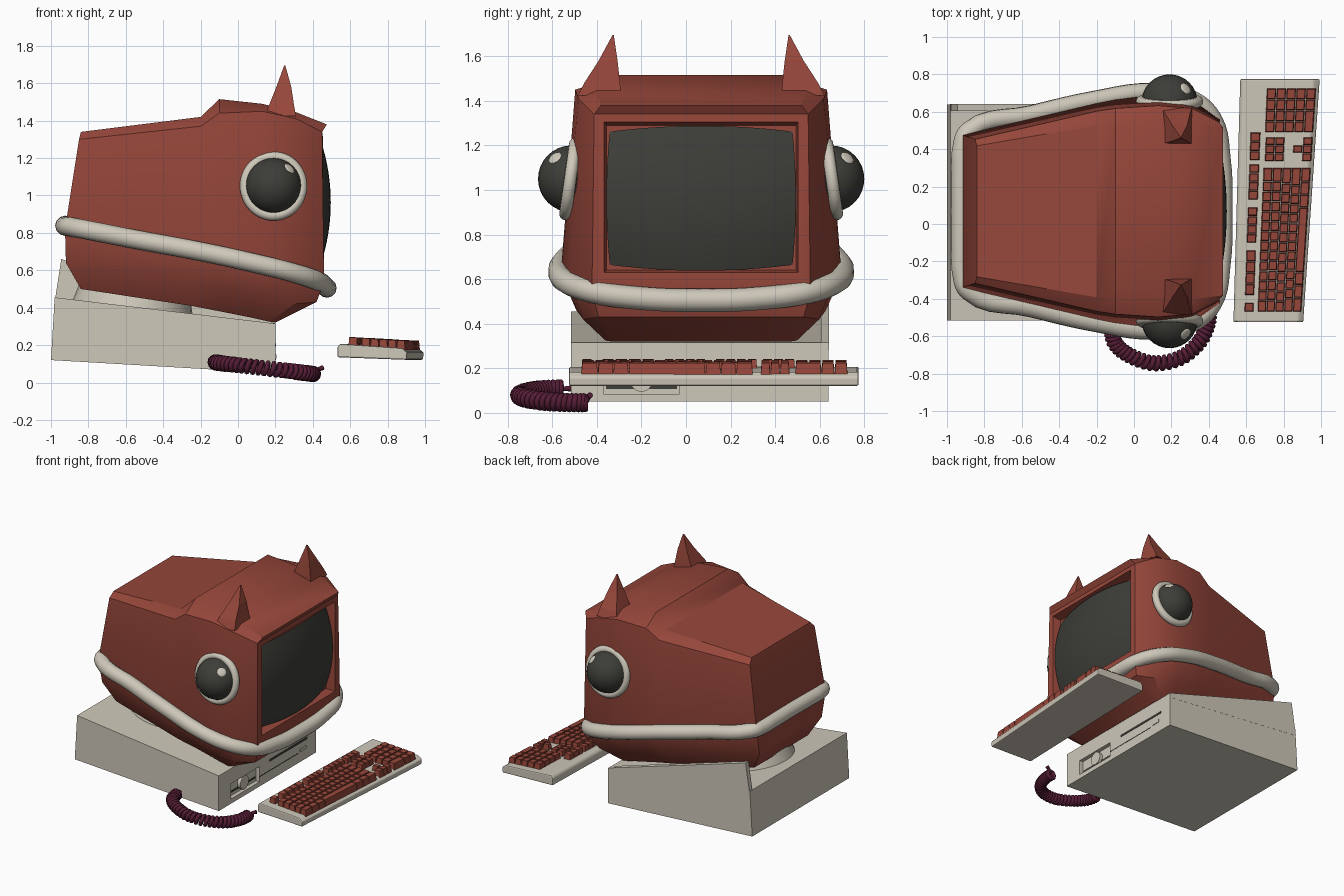
import bpy, bmesh, math, random
from mathutils import Vector, Matrix

if "Cube" in bpy.data.objects:
    bpy.data.objects.remove(bpy.data.objects["Cube"])

random.seed(4)
YC = 0.068  # centre line of the monitor


def material(name, r, g, b):
    m = bpy.data.materials.new(name)
    m.diffuse_color = (r, g, b, 1)
    m.use_nodes = True
    m.node_tree.nodes["Principled BSDF"].inputs["Base Color"].default_value = m.diffuse_color
    return m


RED = material("brick red", 0.31, 0.063, 0.043)
CREAM = material("cream", 0.62, 0.58, 0.49)
DARK = material("charcoal", 0.047, 0.047, 0.040)
WINE = material("wine", 0.09, 0.012, 0.036)


def finish(bm, name, mat, smooth=None, bevel=0):
    bmesh.ops.recalc_face_normals(bm, faces=bm.faces)
    me = bpy.data.meshes.new(name)
    bm.to_mesh(me)
    bm.free()
    ob = bpy.data.objects.new(name, me)
    bpy.context.collection.objects.link(ob)
    me.materials.append(mat)
    if bevel:
        mod = ob.modifiers.new("bevel", 'BEVEL')
        mod.width, mod.segments = bevel, 2
    if smooth:
        bpy.ops.object.select_all(action='DESELECT')
        ob.select_set(True)
        bpy.context.view_layer.objects.active = ob
        bpy.ops.object.shade_smooth_by_angle(angle=math.radians(smooth))
    return ob


def hexa(bm, low, high):
    """Closed solid between two polygons with equal point counts."""
    a = [bm.verts.new(p) for p in low]
    b = [bm.verts.new(p) for p in high]
    n = len(a)
    bm.faces.new(a[::-1])
    bm.faces.new(b)
    for i in range(n):
        bm.faces.new((a[i], a[(i + 1) % n], b[(i + 1) % n], b[i]))


def box(bm, x0, x1, y0, y1, z0, z1):
    pts = [(x0, y0), (x1, y0), (x1, y1), (x0, y1)]
    hexa(bm, [(*p, z0) for p in pts], [(*p, z1) for p in pts])


def prism_y(bm, prof, y0, y1):
    hexa(bm, [(x, y0, z) for x, z in prof], [(x, y1, z) for x, z in prof])


def tube(name, pts, radius, mat, cyclic=False, kind='BEZIER', res=4):
    cu = bpy.data.curves.new(name, 'CURVE')
    cu.dimensions = '3D'
    cu.bevel_depth, cu.bevel_resolution, cu.resolution_u = radius, res, 5
    cu.use_fill_caps = True
    sp = cu.splines.new(kind)
    if kind == 'BEZIER':
        sp.bezier_points.add(len(pts) - 1)
        for bp, p in zip(sp.bezier_points, pts):
            bp.co = p
            bp.handle_left_type = bp.handle_right_type = 'AUTO'
    else:
        sp.points.add(len(pts) - 1)
        for q, p in zip(sp.points, pts):
            q.co = (*p, 1)
    sp.use_cyclic_u = cyclic
    cu.materials.append(mat)
    ob = bpy.data.objects.new(name, cu)
    bpy.context.collection.objects.link(ob)


# Monitor shell: stations from back to front, rows from bottom to top (x, half width, z)
stations = [
    [(-.84, .32, .50), (-.92, .37, .64), (-.925, .41, .82), (-.85, .385, 1.30), (-.84, .35, 1.34)],
    [(-.25, .42, .41), (-.23, .52, .53), (-.20, .58, .70), (-.20, .535, 1.37), (-.20, .46, 1.42)],
    [(-.12, .42, .385), (-.10, .54, .51), (-.10, .60, .68), (-.10, .55, 1.44), (-.10, .43, 1.515)],
    [(.08, .43, .345), (.12, .56, .46), (.13, .63, .62), (.13, .565, 1.45), (.13, .44, 1.49)],
    [(.17, .43, .325), (.30, .53, .42), (.32, .59, .58), (.31, .55, 1.41), (.31, .47, 1.445)],
    [(.20, .40, .32), (.42, .46, .43), (.46, .49, .54), (.45, .48, 1.34), (.475, .45, 1.38)],
]
bm = bmesh.new()
V = [[[bm.verts.new((x, YC + s * h, z)) for s in (-1, 1)] for x, h, z in st] for st in stations]
for a, b in zip(V, V[1:]):
    for k in range(4):
        for s in (0, 1):
            bm.faces.new((a[k][s], b[k][s], b[k + 1][s], a[k + 1][s]))
    for k in (0, 4):
        bm.faces.new((a[k][0], b[k][0], b[k][1], a[k][1]))
for st in (V[0], V[-1]):
    for k in range(4):
        f = bm.faces.new((st[k][0], st[k][1], st[k + 1][1], st[k + 1][0]))
        if k == 2:
            front = f
# Screen recess, inset twice in the front face
for x, h, z0, z1 in ((.455, .435, .63, 1.305), (.39, .425, .64, 1.29)):
    bmesh.ops.inset_individual(bm, faces=[front], thickness=.02)
    for v in front.verts:
        v.co = (x, YC + math.copysign(h, v.co.y - YC), z1 if v.co.z > .95 else z0)
finish(bm, "monitor_shell", RED, smooth=28)

# Bulging screen
bm = bmesh.new()
bmesh.ops.create_grid(bm, x_segments=16, y_segments=16, size=1)
for v in bm.verts:
    u, w = v.co.x, v.co.y
    v.co = (.496 - .051 * (u * u + w * w), YC + .425 * u * (1 - .035 * w * w),
            .963 + .325 * w * (1 - .08 * u * u))
finish(bm, "screen", DARK, smooth=60)

# Lip band around the shell
half = [(-.92, .33, .835), (-.885, .425, .83), (-.55, .515, .765), (-.2, .595, .70), (.1, .635, .635),
        (.3, .60, .585), (.42, .49, .545), (.465, .28, .515)]
loop = [(-.925, YC, .84), (-.925, YC + .22, .838)] + [(x, YC + h, z) for x, h, z in half]
loop += [(.475, YC, .505)] + [(x, YC - h, z) for x, h, z in half[::-1]] + [(-.925, YC - .22, .838)]
tube("lip_band", loop, .052, CREAM, cyclic=True)

for side, label in ((-1, "front"), (1, "back")):
    # Eye ball, rim and highlight
    eye = Vector((.19, YC + side * .582, 1.05))
    bm = bmesh.new()
    bmesh.ops.create_uvsphere(bm, u_segments=32, v_segments=16, radius=.15,
                              matrix=Matrix.Translation(eye))
    finish(bm, label + "_eye", DARK, smooth=60)
    rim = []
    for i in range(16):
        a = i * math.tau / 16
        rim.append(eye + Vector((.152 * math.cos(a), side * (.005 - .022 * math.sin(a)), .157 * math.sin(a))))
    tube(label + "_eye_rim", rim, .028, CREAM, cyclic=True)
    d = Vector((.58, side * .50, .64)).normalized()
    bm = bmesh.new()
    m = Matrix.Translation(eye + d * .147) @ d.to_track_quat('Z', 'Y').to_matrix().to_4x4()
    bmesh.ops.create_uvsphere(bm, u_segments=16, v_segments=8, radius=1,
                              matrix=m @ Matrix.Diagonal((.032, .032, .008, 1)))
    finish(bm, label + "_eye_highlight", CREAM, smooth=60)
    # Pointed ear with a slight flare
    bm = bmesh.new()
    levels = [(.145, .31, .36, .552, 1.425), (.165, .30, .364, .525, 1.48),
              (.205, .285, .375, .46, 1.58), (.247, .253, .392, .398, 1.695)]
    rings = [[(x0, YC + side * h0, z), (x1, YC + side * h0, z), (x1, YC + side * h1, z),
              (x0, YC + side * h1, z)] for x0, x1, h0, h1, z in levels]
    for lo, hi in zip(rings, rings[1:]):
        hexa(bm, lo, hi)
    finish(bm, label + "_ear", RED)

# Computer case: wedge whose +x face is split and pushed in for the drive bay
bm = bmesh.new()
prism_y(bm, [(-1, .12), (.2, .05), (.2, .315), (-.98, .455)], -.515, .64)
for co, no in (((0, -.37, 0), (0, 1, 0)), ((0, -.03, 0), (0, 1, 0)),
               ((0, 0, .085), (0, 0, 1)), ((0, 0, .20), (0, 0, 1))):
    faces = [f for f in bm.faces if f.calc_center_median().x > .19]
    geom = faces + list({e for f in faces for e in f.edges}) + list({v for f in faces for v in f.verts})
    bmesh.ops.bisect_plane(bm, geom=geom, plane_co=co, plane_no=no)
bay = []
for f in bm.faces:
    c = f.calc_center_median()
    if c.x > .19 and -.37 < c.y < -.03 and .085 < c.z < .20:
        bay.append(f)
res = bmesh.ops.extrude_face_region(bm, geom=bay)
bmesh.ops.translate(bm, vec=(-.03, 0, 0), verts=[g for g in res['geom'] if isinstance(g, bmesh.types.BMVert)])
bmesh.ops.delete(bm, geom=[f for f in bay if f.is_valid], context='FACES_ONLY')
finish(bm, "computer_case", CREAM)

# Raised far side wall of the case
bm = bmesh.new()
prism_y(bm, [(-.985, .40), (.2, .28), (.2, .316), (-.945, .66)], .605, .641)
finish(bm, "case_side_wall", CREAM)

# Drive details: latch disc, slits and small button
bm = bmesh.new()
bmesh.ops.create_cone(bm, cap_ends=True, segments=24, radius1=.05, radius2=.05, depth=.03,
                      matrix=Matrix.Translation((.18, -.2, .145)) @ Matrix.Rotation(math.pi / 2, 4, 'Y'))
box(bm, .19, .206, .45, .52, .128, .15)
finish(bm, "drive_latch", CREAM)
bm = bmesh.new()
box(bm, .166, .173, -.36, -.04, .108, .122)
box(bm, .196, .203, .09, .54, .192, .208)
box(bm, .196, .202, -.03, .43, .121, .126)
finish(bm, "drive_slits", DARK)

# Swivel foot between case and monitor
bm = bmesh.new()
bmesh.ops.create_cone(bm, cap_ends=True, segments=32, radius1=.33, radius2=.30, depth=.11,
                      matrix=Matrix.Translation((-.56, YC, .43)) @ Matrix.Rotation(.12, 4, 'Y'))
finish(bm, "swivel_foot", CREAM, smooth=40)


# Keyboard: slightly skewed tray with tapered keys
def kb(x, y, z):
    t = y - .13
    return (x + t * (.028 + .1 * (x - .55)), y, z - .06 * (x - .55))


bm = bmesh.new()
prof = [(.55, .135), (.945, .145), (.95, .185), (.92, .206), (.565, .208), (.55, .19)]
hexa(bm, [kb(x, -.525, z) for x, z in prof], [kb(x, .775, z) for x, z in prof])
finish(bm, "keyboard_tray", CREAM, bevel=.008)

bm = bmesh.new()


def key(x0, x1, y0, y1, h=.036):
    def rect(i, z):
        return [kb(x, y, z) for x, y in ((x0 + i, y0 + i), (x1 - i, y0 + i), (x1 - i, y1 - i), (x0 + i, y1 - i))]
    hexa(bm, rect(.0005, .195), rect(.005, .21 + h))


def key_row(x, y0, y1, widths, depth=.049):
    total, y = sum(widths), y0
    for w in widths:
        step = (y1 - y0) * w / total
        key(x, x + depth, y, y + step)
        y += step


for r in range(5):  # main block
    widths = [1 + .5 * random.random()] + [1] * 12 + [1.3 + .7 * random.random()]
    if r == 4:
        widths = [1.3, 1.2, 1.2, 6, 1.2, 1.2, 1.3]
    key_row(.685 + .05 * r, -.47, .30, widths)
for y0, y1, n in ((-.47, -.42, 1), (-.38, -.14, 4), (-.10, .09, 4), (.13, .32, 4), (.34, .49, 3)):
    key_row(.61, y0, y1, [1] * n, .053)
for x in (.69, .74):  # navigation cluster
    key_row(x, .335, .465, [1, 1, 1])
key_row(.885, .335, .465, [1, 1, 1])
key(.835, .884, .38, .42)
for r in range(5):  # number pad
    key_row(.685 + .05 * r, .49, .725, [1, 1, 1, 1] if r < 4 else [2, 1, 1])
finish(bm, "keyboard_keys", RED)

# Coiled cable sweeping along an arc from the case towards the keyboard
path = [Vector(p) for p in ((-.12, -.56, .108), (-.10, -.64, .104), (-.02, -.705, .095), (.11, -.745, .08),
                            (.25, -.715, .065), (.35, -.63, .052), (.395, -.53, .046), (.40, -.45, .046))]


def along(t):
    f = t * (len(path) - 1)
    i = min(int(f), len(path) - 2)
    p = [path[max(0, min(len(path) - 1, i + j))] for j in (-1, 0, 1, 2)]
    u = f - i
    return .5 * (2 * p[1] + (p[2] - p[0]) * u + (2 * p[0] - 5 * p[1] + 4 * p[2] - p[3]) * u * u
                 + (3 * p[1] - p[0] - 3 * p[2] + p[3]) * u ** 3)


coil, turns, per = [], 32, 14
for i in range(turns * per + 1):
    t = i / (turns * per)
    c = along(t)
    tan = (along(min(1, t + .01)) - along(max(0, t - .01))).normalized()
    side = tan.cross(Vector((0, 0, 1))).normalized()
    a = i * math.tau / per
    coil.append(c + .031 * (math.cos(a) * side + math.sin(a) * side.cross(tan)))
coil += [Vector((.43, -.44, .07)), Vector((.455, -.43, .08))]
coil.insert(0, Vector((-.12, -.51, .11)))
tube("coiled_cable", coil, .0135, WINE, kind='POLY', res=2)
